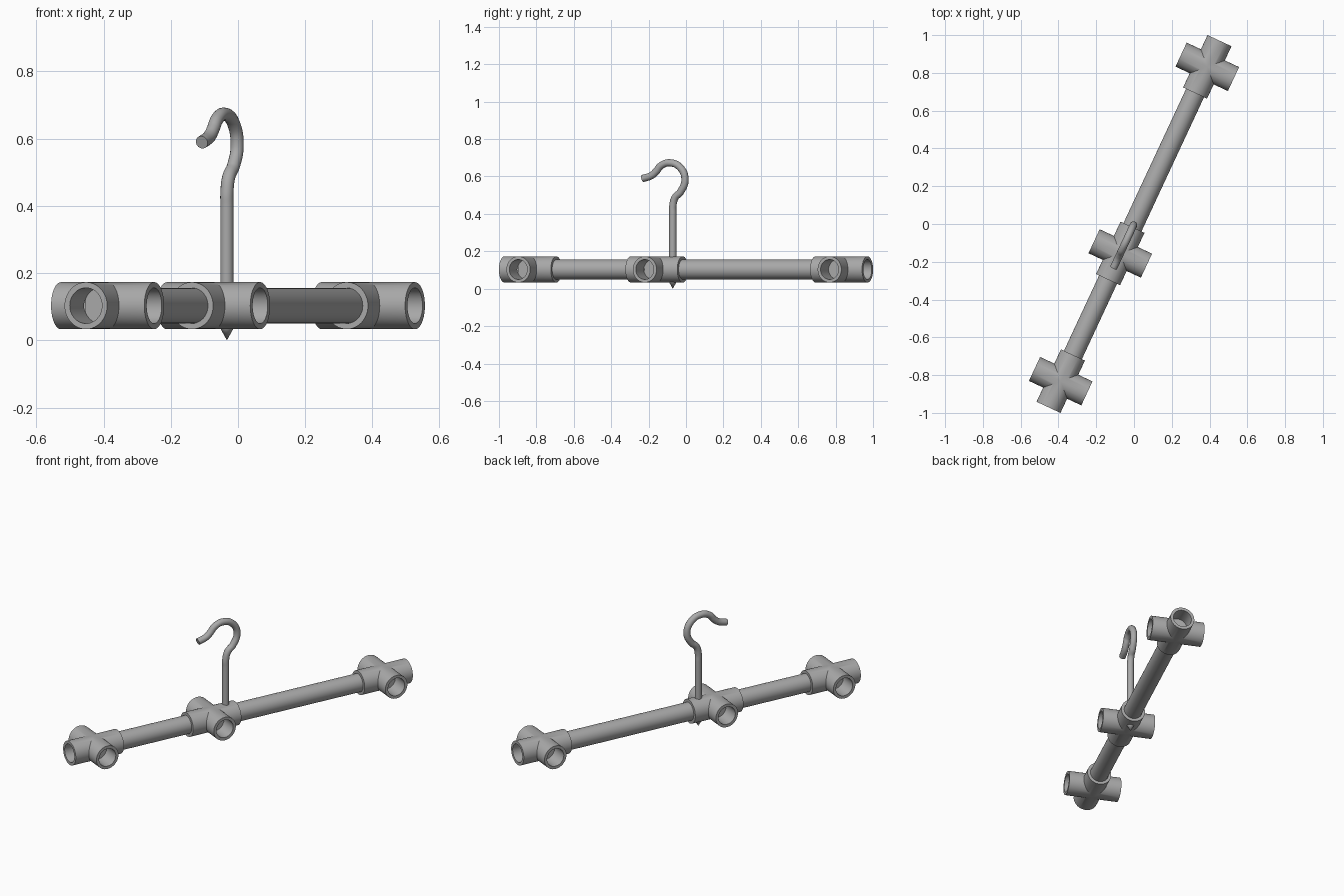
import bpy, bmesh, math
from math import pi, radians
from mathutils import Matrix, Vector

cube = bpy.data.objects.get("Cube")
if cube:
    bpy.data.objects.remove(cube, do_unlink=True)

AXIS_Z = 0.103               # height of the pipe axis
ARM, OUTER, BORE, FLOOR = 0.153, 0.07, 0.053, 0.05
PIPE_R, ROD_R = 0.0525, 0.0195
FRONT, MIDDLE, BACK = -0.918, -0.172, 0.918   # fitting positions along the pipe
HOOK_S = -0.078
TURN = Matrix.Rotation(radians(-25), 4, 'Z')

grey = bpy.data.materials.new("plain_grey")
grey.use_nodes = True
colour = (0.4, 0.4, 0.4, 1)
grey.diffuse_color = colour
grey.node_tree.nodes["Principled BSDF"].inputs["Base Color"].default_value = colour


def finish(obj):
    """Give an object its material, the common turn and smooth shading."""
    obj.data.materials.clear()
    obj.data.materials.append(grey)
    obj.matrix_world = TURN @ obj.matrix_world
    bpy.ops.object.select_all(action='DESELECT')
    obj.select_set(True)
    bpy.context.view_layer.objects.active = obj
    bpy.ops.object.shade_smooth_by_angle(angle=radians(35))


def add_mesh(name, bm):
    bmesh.ops.recalc_face_normals(bm, faces=bm.faces)
    mesh = bpy.data.meshes.new(name)
    bm.to_mesh(mesh)
    bm.free()
    obj = bpy.data.objects.new(name, mesh)
    bpy.context.collection.objects.link(obj)
    return obj


def lathe(bm, profile, axis, steps=48):
    """Spin (radius, distance) points around the x or z axis."""
    if axis == 'X':
        verts = [bm.verts.new((d, 0, r)) for r, d in profile]
        direction = (1, 0, 0)
    else:
        verts = [bm.verts.new((r, 0, d)) for r, d in profile]
        direction = (0, 0, 1)
    edges = [bm.edges.new(pair) for pair in zip(verts, verts[1:])]
    bmesh.ops.spin(bm, geom=verts + edges, cent=(0, 0, 0), axis=direction,
                   angle=2 * pi, steps=steps, use_merge=True)
    bmesh.ops.remove_doubles(bm, verts=bm.verts, dist=1e-5)


def cross_fitting(name, s):
    """Four blind sockets, mitred together in a cross."""
    arm = bmesh.new()
    lathe(arm, [(OUTER, 0), (OUTER, ARM), (BORE, ARM), (BORE, FLOOR), (0, FLOOR)], 'X')
    for side in (1, -1):
        bmesh.ops.bisect_plane(arm, geom=arm.verts[:] + arm.edges[:] + arm.faces[:],
                               plane_co=(0, 0, 0), plane_no=(1, side, 0), clear_inner=True)
    piece = bpy.data.meshes.new("arm")
    arm.to_mesh(piece)
    arm.free()
    bm = bmesh.new()
    for _ in range(4):
        bm.from_mesh(piece)
        bmesh.ops.rotate(bm, verts=bm.verts, cent=(0, 0, 0),
                         matrix=Matrix.Rotation(pi / 2, 3, 'Z'))
    bpy.data.meshes.remove(piece)
    bmesh.ops.remove_doubles(bm, verts=bm.verts, dist=1e-4)
    bmesh.ops.translate(bm, verts=bm.verts, vec=(0, s, AXIS_Z))
    finish(add_mesh(name, bm))


def pipe(name, start, end):
    bm = bmesh.new()
    lathe(bm, [(0, start), (PIPE_R, start), (PIPE_R, end), (0, end)], 'X')
    bmesh.ops.rotate(bm, verts=bm.verts, cent=(0, 0, 0), matrix=Matrix.Rotation(pi / 2, 3, 'Z'))
    bmesh.ops.translate(bm, verts=bm.verts, vec=(0, 0, AXIS_Z))
    finish(add_mesh(name, bm))


# Fittings and the pipes between them
for name, s in (("front_cross", FRONT), ("middle_cross", MIDDLE), ("back_cross", BACK)):
    cross_fitting(name, s)
pipe("short_pipe", FRONT + FLOOR, MIDDLE - FLOOR)
pipe("long_pipe", MIDDLE + FLOOR, BACK - FLOOR)

# Pointed tip below the rod
bm = bmesh.new()
lathe(bm, [(0, 0), (ROD_R, 0.035), (0, 0.035)], 'Z', 32)
bmesh.ops.translate(bm, verts=bm.verts, vec=(0, HOOK_S, 0))
finish(add_mesh("rod_point", bm))

# Rod with a round hook and flared tip
centre, radius = (-0.097, 0.582), 0.091
path = [(HOOK_S, 0.035), (HOOK_S, 0.40), (HOOK_S, 0.44), (-0.065, 0.486)]
for degrees in (-45, 0, 45, 90, 125, 150):
    a = radians(degrees)
    path.append((centre[0] + radius * math.cos(a), centre[1] + radius * math.sin(a)))
path += [(-0.202, 0.606), (-0.255, 0.589)]
curve = bpy.data.curves.new("hook_rod", 'CURVE')
curve.dimensions = '3D'
curve.bevel_depth = ROD_R
curve.bevel_resolution = 6
curve.resolution_u = 10
curve.use_fill_caps = True
spline = curve.splines.new('BEZIER')
spline.bezier_points.add(len(path) - 1)
for point, (s, z) in zip(spline.bezier_points, path):
    point.co = Vector((0, s, z))
    point.handle_left_type = point.handle_right_type = 'AUTO'
hook = bpy.data.objects.new("hook_rod", curve)
bpy.context.collection.objects.link(hook)
bpy.ops.object.select_all(action='DESELECT')
hook.select_set(True)
bpy.context.view_layer.objects.active = hook
bpy.ops.object.convert(target='MESH')
finish(bpy.context.view_layer.objects.active)
